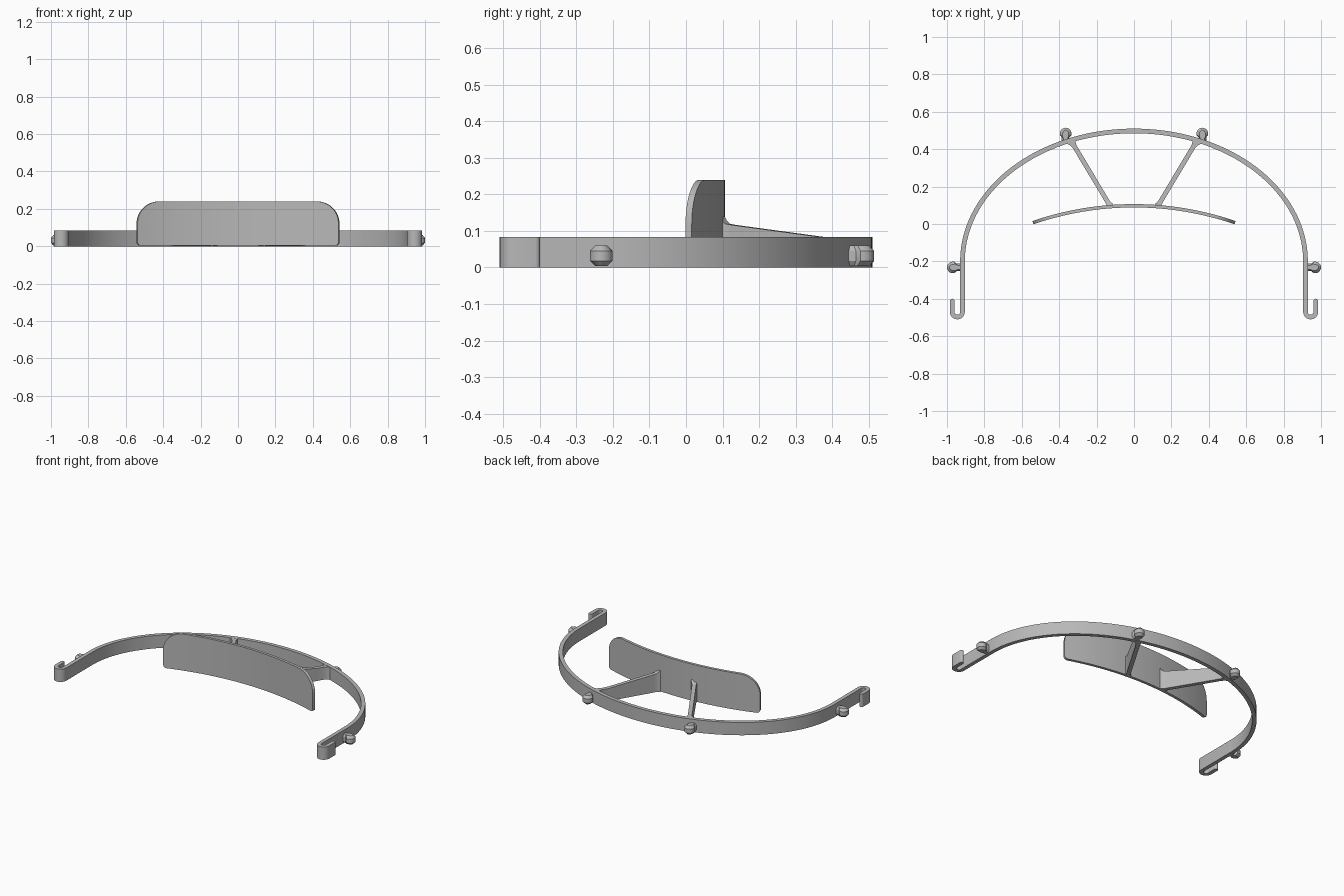
import bpy
import bmesh
from math import sin, cos, pi, sqrt, radians
from mathutils import Vector

cube = bpy.data.objects.get("Cube")
if cube:
    bpy.data.objects.remove(cube, do_unlink=True)

grey = bpy.data.materials.new("plain_grey")
grey.use_nodes = True
tone = (0.48, 0.48, 0.48, 1)
grey.diffuse_color = tone
grey.node_tree.nodes["Principled BSDF"].inputs["Base Color"].default_value = tone

BAND_H = 0.083
HALF = 0.0125  # half the band thickness


def loft(name, rings):
    """Skin a list of equal-sized rings and cap both ends."""
    bm = bmesh.new()
    loops = [[bm.verts.new(p) for p in ring] for ring in rings]
    n = len(loops[0])
    for a, b in zip(loops, loops[1:]):
        for i in range(n):
            j = (i + 1) % n
            bm.faces.new((a[i], a[j], b[j], b[i]))
    bm.faces.new(loops[0])
    bm.faces.new(loops[-1])
    bmesh.ops.recalc_face_normals(bm, faces=bm.faces)
    mesh = bpy.data.meshes.new(name)
    bm.to_mesh(mesh)
    bm.free()
    mesh.materials.append(grey)
    obj = bpy.data.objects.new(name, mesh)
    bpy.context.collection.objects.link(obj)
    bpy.ops.object.select_all(action='DESELECT')
    obj.select_set(True)
    bpy.context.view_layer.objects.active = obj
    bpy.ops.object.shade_smooth_by_angle(angle=radians(30))
    return obj


def section(p, side, half, z0, z1):
    """Upright rectangle centred on p, spread along side."""
    a, b = p - side * half, p + side * half
    return [(a.x, a.y, z0), (b.x, b.y, z0), (b.x, b.y, z1), (a.x, a.y, z1)]


# Headband: half an ellipse, straight arms and U-shaped end hooks
A, B, CY = 0.917, 0.6975, -0.2
HOOK_R, HOOK_Y = 0.0275, -0.47
right_half = [(Vector((A + HOOK_R * 2, -0.412)), 1)]
for i in range(13):
    t = pi * i / 12
    right_half.append((Vector((A + HOOK_R + HOOK_R * cos(t), HOOK_Y - HOOK_R * sin(t))), 1))
for i in range(41):
    t = pi / 2 * i / 40
    right_half.append((Vector((A * cos(t), CY + B * sin(t))), 1))
# Rounded hook tip
tip = [(Vector((A + HOOK_R * 2, -0.412 + HALF * sin(t))), max(cos(t), 0.05))
       for t in (pi / 2, pi / 3, pi / 6)]
right_half = tip + right_half
path = right_half + [(Vector((-p.x, p.y)), w) for p, w in reversed(right_half[:-1])]
rings = []
for i, (p, w) in enumerate(path):
    d = (path[min(i + 1, len(path) - 1)][0] - path[max(i - 1, 0)][0]).normalized()
    rings.append(section(p, Vector((-d.y, d.x)), HALF * w, 0, BAND_H))
loft("headband", rings)

# Forehead plate: shallow arc with large top and small bottom corners
W, R, TOP, BOTTOM = 0.54, 1.66, 0.24, 0.003
RT, RB = 0.12, 0.02


def corner_drop(x, r):
    k = max(0, abs(x) - (W - r))
    return r - sqrt(max(0, r * r - k * k))


xs = [W - RB + RB * sin(pi / 2 * i / 5) for i in range(6)]
xs += [W - RT + RT * sin(pi / 2 * i / 12) for i in range(10)]
xs += [(W - RT) * i / 12 for i in range(12)]
xs = sorted(set(round(x, 4) for x in xs))
xs = [-x for x in reversed(xs[1:])] + xs
rings = []
for x in xs:
    y = 0.0975 - R + sqrt(R * R - x * x)
    normal = Vector((x, y - 0.0975 + R)).normalized()
    rings.append(section(Vector((x, y)), normal, 0.009,
                         BOTTOM + corner_drop(x, RB), TOP - corner_drop(x, RT)))
loft("forehead_plate", rings)

# Struts: (y, top height, half width) along each brace
STRUT = [(0.096, 0.14, 0.020), (0.104, 0.128, 0.016), (0.114, 0.12, 0.0125),
         (0.13, 0.117, 0.0125), (0.38, 0.083, 0.0125), (0.415, 0.083, 0.0125),
         (0.432, 0.083, 0.018), (0.443, 0.083, 0.028)]
for side, label in ((1, "left"), (-1, "right")):
    start, end = Vector((0.13 * side, 0.1)), Vector((0.335 * side, 0.443))
    d = (end - start).normalized()
    across = Vector((-d.y, d.x))
    rings = []
    for y, top, half in STRUT:
        p = start + (end - start) * ((y - start.y) / (end.y - start.y))
        rings.append(section(p, across, half, 0.001, top - 0.0005))
    loft(label + "_strut", rings)


# Knobs: necked, rounded pegs chamfered above and below
def knob(name, base, out):
    across = Vector((-out.y, out.x))
    outline = [(0, -0.02), (0.03, -0.02), (0.042, -0.031)]
    outline += [(0.05 + 0.031 * cos(t), 0.031 * sin(t))
                for t in [pi * (i / 10 - 0.5) for i in range(11)]]
    outline += [(0.042, 0.031), (0.03, 0.02), (0, 0.02)]
    rings = []
    for z, wide, long in ((0.004, 0.55, 0.84), (0.018, 1, 1), (0.045, 1, 1), (0.06, 0.55, 0.84)):
        ring = [base + out * (u * long) + across * (v * wide) for u, v in outline]
        rings.append([(p.x, p.y, z) for p in ring])
    loft(name, rings)


for side, label in ((1, "left"), (-1, "right")):
    knob(label + "_side_knob", Vector((0.919 * side, -0.232)), Vector((side, 0)))
    knob(label + "_back_knob", Vector((0.368 * side, 0.434)), Vector((-0.05 * side, 1)).normalized())
